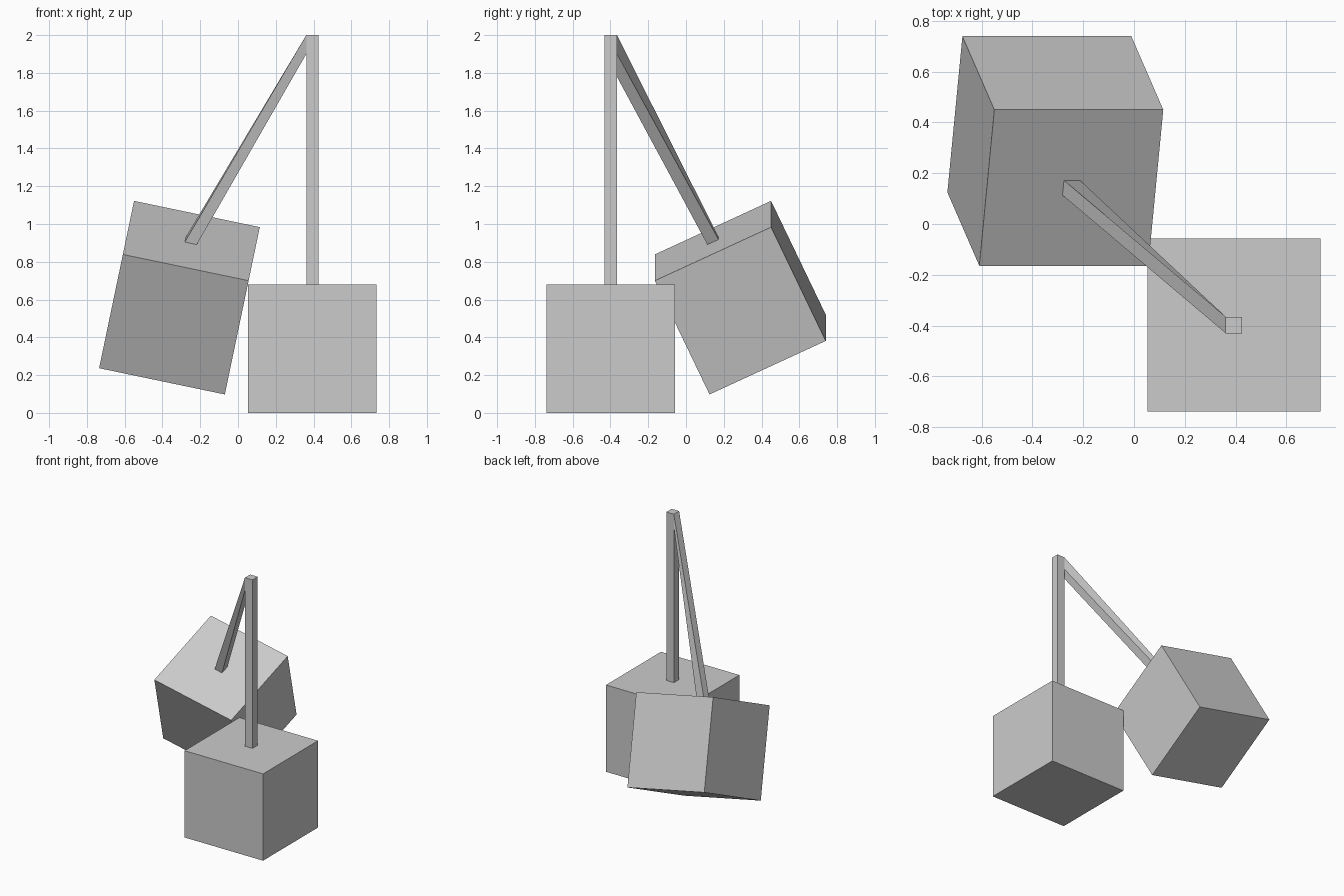
import bpy, bmesh
from math import radians
from mathutils import Matrix, Vector

if "Cube" in bpy.data.objects:
    bpy.data.objects.remove(bpy.data.objects["Cube"])

SIZE, HALF = 0.68, 0.0325   # cube edge, half stem width


def make_object(name, bm):
    bmesh.ops.recalc_face_normals(bm, faces=bm.faces)
    mesh = bpy.data.meshes.new(name)
    bm.to_mesh(mesh)
    bm.free()
    obj = bpy.data.objects.new(name, mesh)
    bpy.context.collection.objects.link(obj)
    return obj


def fruit(name, matrix):
    bm = bmesh.new()
    bmesh.ops.create_cube(bm, size=SIZE)
    make_object(name, bm).matrix_world = matrix


def stem(name, lower, upper):
    # Four-sided bar bridging two matching quads
    bm = bmesh.new()
    a = [bm.verts.new(p) for p in lower]
    b = [bm.verts.new(p) for p in upper]
    bm.faces.new(a)
    bm.faces.new(b)
    for i in range(4):
        j = (i + 1) % 4
        bm.faces.new((a[i], a[j], b[j], b[i]))
    make_object(name, bm)


def top_square(matrix):
    # Stem footprint in the middle of a fruit's top face
    return [matrix @ Vector((x * HALF, y * HALF, SIZE / 2))
            for x, y in ((-1, -1), (-1, 1), (1, 1), (1, -1))]


upright = Matrix.Translation((0.394, -0.398, SIZE / 2))
tilted = (Matrix.Translation((-0.31, 0.2875, 0.61))
          @ Matrix.Rotation(radians(11.8), 4, 'Y')
          @ Matrix.Rotation(radians(25.2), 4, 'X'))

# Fruits
fruit("upright_fruit", upright)
fruit("tilted_fruit", tilted)

# Vertical stem
base = top_square(upright)
stem("upright_stem", base, [Vector((p.x, p.y, 2.0)) for p in base])

# Slanted stem, branching from the left side of the vertical one
x, y0, y1 = base[0].x, base[0].y, base[1].y
stem("slanted_stem", top_square(tilted),
     [(x, y0, 2.0), (x, y1, 2.0), (x, y1, 1.9), (x, y0, 1.9)])
